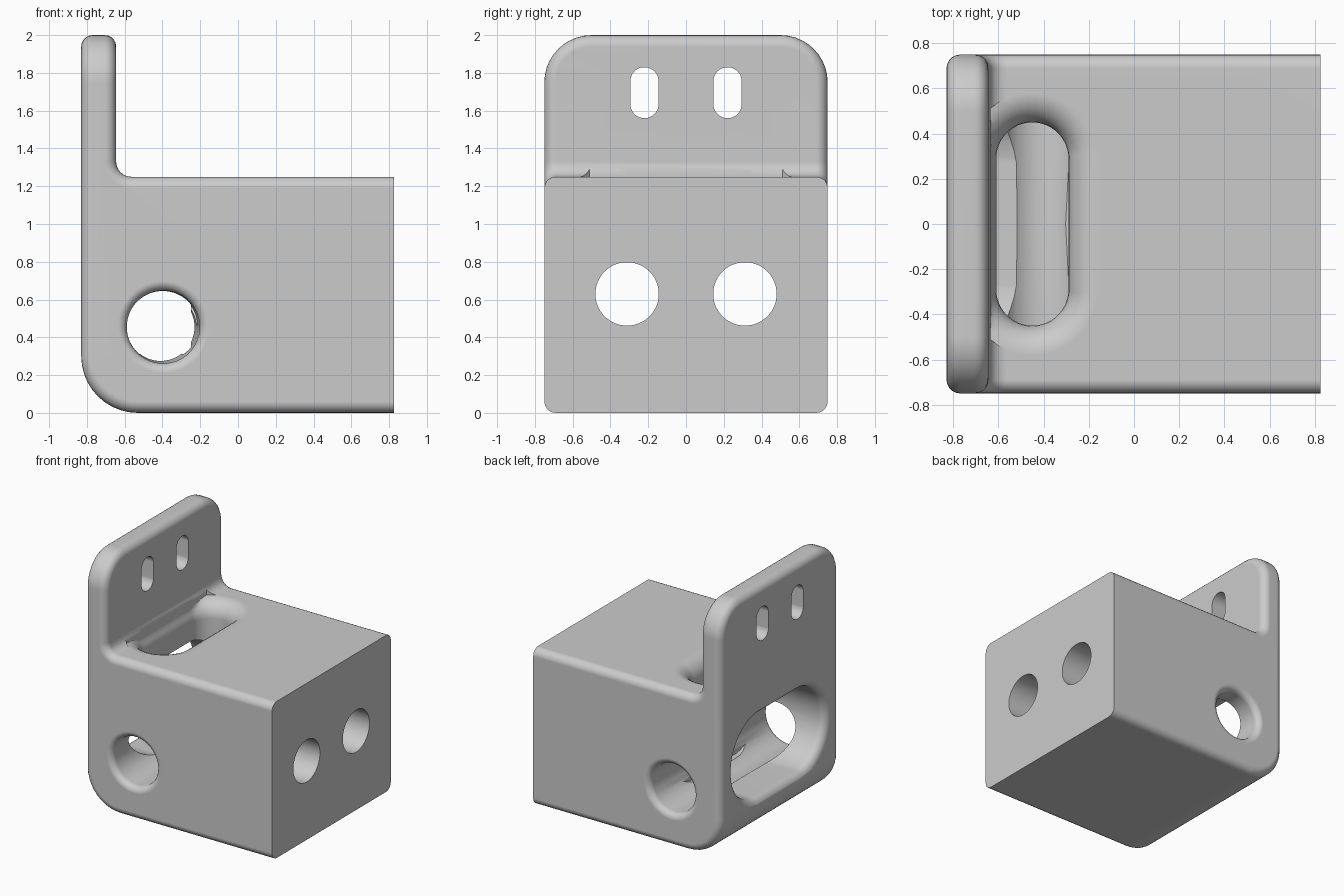
import bpy, bmesh
from math import pi, sin, cos, sqrt, radians

cube = bpy.data.objects.get("Cube")
if cube:
    bpy.data.objects.remove(cube, do_unlink=True)

BACK, END, INNER = -0.83, 0.825, -0.645    # x of plate back, block end, plate inside
SIDE, DECK, TOP = 0.75, 1.25, 2.0          # half width, block top, plate top

grey = bpy.data.materials.new("plain grey")
grey.use_nodes = True
grey.diffuse_color = (0.6, 0.6, 0.6, 1)
grey.node_tree.nodes["Principled BSDF"].inputs["Base Color"].default_value = (0.6, 0.6, 0.6, 1)


def new_object(name, bm):
    bmesh.ops.recalc_face_normals(bm, faces=bm.faces)
    mesh = bpy.data.meshes.new(name)
    bm.to_mesh(mesh)
    bm.free()
    mesh.materials.append(grey)
    obj = bpy.data.objects.new(name, mesh)
    bpy.context.collection.objects.link(obj)
    return obj


def round_edges(bm, test, radius, segments):
    edges = [e for e in bm.edges if test(e, *[v.co for v in e.verts])]
    bmesh.ops.bevel(bm, geom=edges, offset=radius, segments=segments,
                    profile=0.5, affect='EDGES', clamp_overlap=False)


def near(value, *others):
    return all(abs(value - o) < 1e-4 for o in others)


# L-shaped bracket: solid block with an upright mounting plate
bm = bmesh.new()
outline = [(BACK, 0), (END, 0), (END, DECK), (INNER, DECK), (INNER, TOP), (BACK, TOP)]
face = bm.faces.new([bm.verts.new((x, -SIDE, z)) for x, z in outline])
moved = bmesh.ops.extrude_face_region(bm, geom=[face])["geom"]
bmesh.ops.translate(bm, vec=(0, 2 * SIDE, 0),
                    verts=[v for v in moved if isinstance(v, bmesh.types.BMVert)])
bmesh.ops.recalc_face_normals(bm, faces=bm.faces)

# Big corner radii, inside fillet, then the soft rim everywhere but the end face
round_edges(bm, lambda e, a, b: near(BACK, a.x, b.x) and near(0, a.z, b.z), 0.3, 10)
round_edges(bm, lambda e, a, b: near(TOP, a.z, b.z) and near(a.y, b.y), 0.25, 10)
round_edges(bm, lambda e, a, b: near(INNER, a.x, b.x) and near(DECK, a.z, b.z), 0.08, 6)
round_edges(bm, lambda e, a, b: e.calc_face_angle(0) > radians(30)
            and not near(END, a.x, b.x), 0.06, 5)
bracket = new_object("bracket", bm)


def cutter(name, place, straight, radius, depth, flare=0.0, taper=0.0, steps=7, n=20):
    """Stadium-shaped cutter; place(u, v, d) maps it, d is depth under the surface."""
    rings = [(-0.12, flare)]
    if flare:
        for i in range(steps + 1):
            d = flare * (1 - cos(pi / 2 * i / steps))
            rings.append((d, flare - sqrt(max(0, flare ** 2 - (flare - d) ** 2))))
    rings.append((depth, -taper))
    bm = bmesh.new()
    loops = []
    for d, grow in rings:
        loop = []
        for i in range(2 * n):
            a = pi * (i + 0.5) / n - pi / 2
            shift = straight if i < n else -straight
            loop.append(bm.verts.new(place(shift + (radius + grow) * cos(a),
                                           (radius + grow) * sin(a), d)))
        loops.append(loop)
    for low, high in zip(loops, loops[1:]):
        for i in range(2 * n):
            j = (i + 1) % (2 * n)
            bm.faces.new((low[i], low[j], high[j], high[i]))
    bm.faces.new(loops[0])
    bm.faces.new(loops[-1])
    obj = new_object(name, bm)
    obj.hide_render = True
    return obj


# Wide rounded opening in the back and the lipped opening in the deck
cutters = [
    cutter("back_opening", lambda u, v, d: (BACK + d, u, 0.645 + v),
           0.245, 0.335, 0.58, flare=0.065),
    cutter("top_opening", lambda u, v, d: (max(-0.45 + v, -0.635), u, DECK - d),
           0.29, 0.16, 0.6, flare=0.13),
]

# Mirrored pairs: side passages, round bores in the end face, plate slots
for s in (-1, 1):
    cutters += [
        cutter("side_passage", lambda u, v, d, s=s: (-0.395 - 0.02 * d + u, s * (SIDE - d), 0.455 + v),
               0, 0.193, 0.755, flare=0.05, taper=0.013),
        cutter("end_bore", lambda u, v, d, s=s: (END - d, s * 0.312 + u, 0.63 + v),
               0, 0.168, 1.2),
        cutter("plate_slot", lambda u, v, d, s=s: (BACK + d, s * 0.22 + v, 1.695 + u),
               0.06, 0.075, 0.35),
    ]

bpy.ops.object.select_all(action='DESELECT')
bracket.select_set(True)
bpy.context.view_layer.objects.active = bracket
for tool in cutters:
    mod = bracket.modifiers.new(tool.name, 'BOOLEAN')
    mod.operation, mod.solver, mod.object = 'DIFFERENCE', 'EXACT', tool
    bpy.ops.object.modifier_apply(modifier=mod.name)
    bpy.data.objects.remove(tool, do_unlink=True)

# Smooth fillets with crisp hole edges and flat main faces
bpy.ops.object.shade_smooth_by_angle(angle=radians(30))
weighted = bracket.modifiers.new("even_shading", 'WEIGHTED_NORMAL')
weighted.keep_sharp = True
